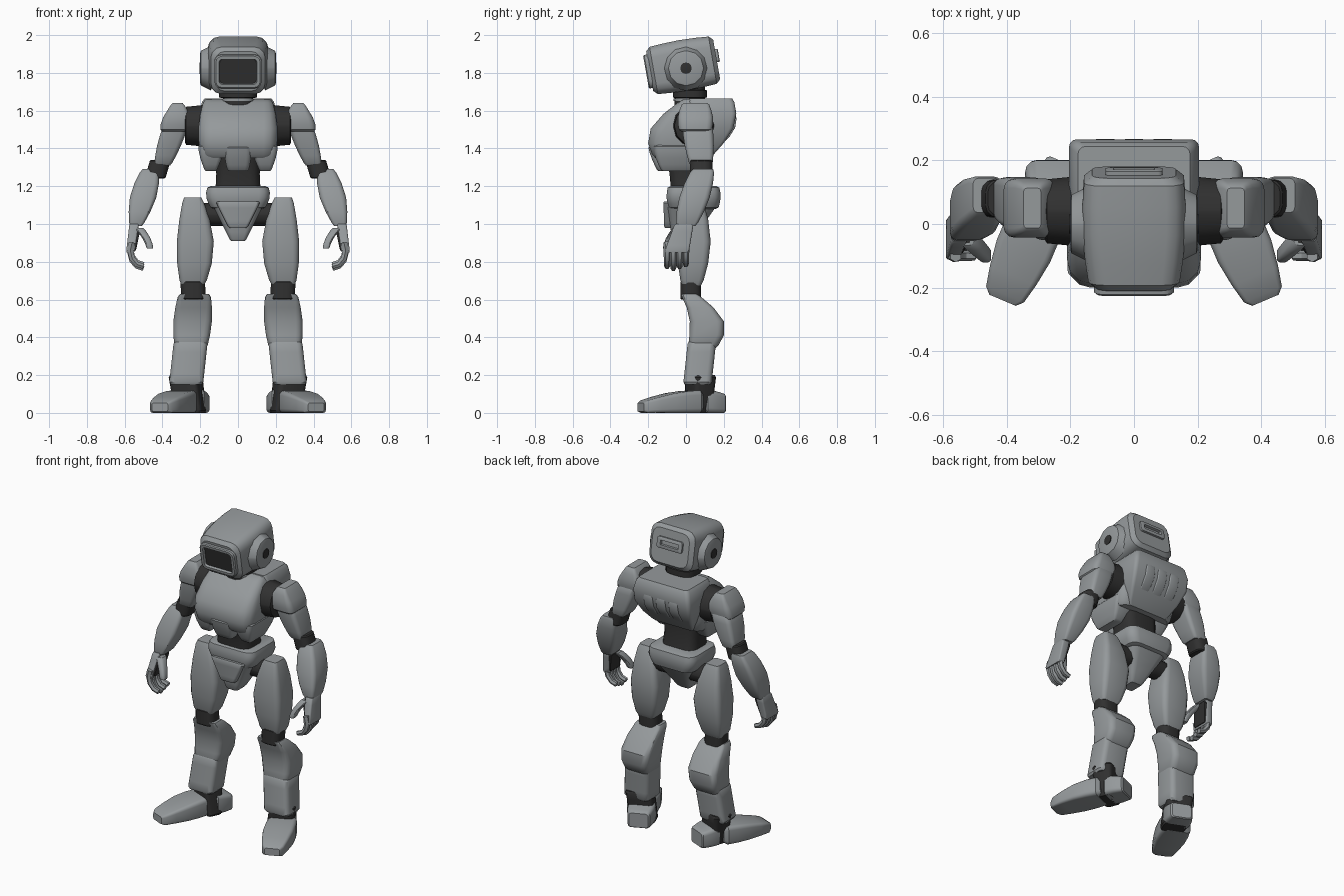
import bpy, bmesh
from math import sin, cos, pi, radians
from mathutils import Matrix, Vector

if "Cube" in bpy.data.objects:
    bpy.data.objects.remove(bpy.data.objects["Cube"], do_unlink=True)


def make_material(name, color):
    material = bpy.data.materials.new(name)
    material.use_nodes = True
    material.diffuse_color = color
    shader = material.node_tree.nodes["Principled BSDF"]
    shader.inputs["Base Color"].default_value = color
    return material


SHELL = make_material("grey shell", (0.3, 0.32, 0.33, 1))
JOINT = make_material("dark joint", (0.03, 0.03, 0.03, 1))
ROUND = 0.95


def outline(width, depth, corner):
    """Rounded rectangle around the origin, as offsets in the section plane."""
    radius = corner * min(width, depth) / 2
    points = []
    for quadrant in range(4):
        sign_a = 1 if quadrant in (0, 3) else -1
        sign_b = 1 if quadrant < 2 else -1
        for step in range(4):
            angle = (quadrant + step / 3) * pi / 2
            points.append((sign_a * (width / 2 - radius) + radius * cos(angle),
                           sign_b * (depth / 2 - radius) + radius * sin(angle)))
    return points


def in_plane(axis, a, b):
    return Vector({"x": (0, a, b), "y": (a, 0, b), "z": (a, b, 0)}[axis])


def finish(obj):
    bpy.ops.object.select_all(action="DESELECT")
    obj.select_set(True)
    bpy.context.view_layer.objects.active = obj
    bpy.ops.object.shade_smooth_by_angle(angle=radians(32))


def shape(name, start, end, size, end_size=None, bulge=(0, 0), bow=(0, 0, 0), soft=0.1,
          corner=0.4, axis="z", material=SHELL, inset=None, side=1, matrix=Matrix()):
    """Solid running from start to end; it swells by bulge and shifts by bow midway."""
    start, end, bow = Vector(start), Vector(end), Vector(bow)
    size, end_size = Vector(size), Vector(end_size or size)
    bm = bmesh.new()
    rings = []
    for t in (0, 0.06, 0.25, 0.5, 0.75, 0.94, 1):
        swell = sin(pi * t)
        centre = start.lerp(end, t) + bow * swell
        width, depth = size.lerp(end_size, t) * (1 - soft if t in (0, 1) else 1)
        section = outline(width * (1 + bulge[0] * swell), depth * (1 + bulge[1] * swell), corner)
        rings.append([bm.verts.new(centre + in_plane(axis, a, b)) for a, b in section])
    for low, high in zip(rings, rings[1:]):
        for i in range(len(low)):
            bm.faces.new((low[i - 1], low[i], high[i], high[i - 1]))
    bm.faces.new(rings[0])
    cap = bm.faces.new(rings[-1])
    bm.transform(Matrix.Diagonal((side, 1, 1, 1)) @ matrix)
    bmesh.ops.recalc_face_normals(bm, faces=bm.faces)
    if inset:
        # Recessed panel in the end face
        bmesh.ops.inset_individual(bm, faces=[cap], thickness=0.017)
        bmesh.ops.inset_individual(bm, faces=[cap], thickness=0.004, depth=-0.015)
        cap.material_index = 1
    mesh = bpy.data.meshes.new(name)
    bm.to_mesh(mesh)
    bm.free()
    mesh.materials.append(material)
    if inset:
        mesh.materials.append(inset)
    obj = bpy.data.objects.new(name, mesh)
    bpy.context.collection.objects.link(obj)
    finish(obj)


def finger(name, y, lift, side):
    """Curled finger following a quarter turn and a bit more."""
    curve = bpy.data.curves.new(name, "CURVE")
    curve.dimensions = "3D"
    curve.bevel_depth = 0.02
    curve.bevel_resolution = 1
    curve.use_fill_caps = True
    spline = curve.splines.new("POLY")
    spline.points.add(4)
    for step, point in enumerate(spline.points):
        angle = radians(30 - 30 * step)
        point.co = (side * (0.5 + 0.07 * cos(angle)), y, 0.85 + lift + 0.085 * sin(angle), 1)
        point.radius = 1 - 0.06 * step
    curve.materials.append(SHELL)
    obj = bpy.data.objects.new(name, curve)
    bpy.context.collection.objects.link(obj)
    bpy.ops.object.select_all(action="DESELECT")
    obj.select_set(True)
    bpy.context.view_layer.objects.active = obj
    bpy.ops.object.convert(target="MESH")
    finish(bpy.context.object)


# Head, pitched a little forward
tilt = Matrix.Translation((0, -0.015, 1.84)) @ Matrix.Rotation(radians(10), 4, "X")
shape("head", start=(0, -0.18, 0), end=(0, 0.18, 0), size=(0.28, 0.25), end_size=(0.31, 0.25),
      bulge=(0.1, 0.08), soft=0.15, corner=0.45, axis="y", matrix=tilt)
shape("visor", start=(0, -0.1, 0), end=(0, -0.2, 0), size=(0.25, 0.18), soft=0.06,
      axis="y", inset=JOINT, matrix=tilt)
shape("head_back_hatch", start=(0, 0.15, 0.02), end=(0, 0.195, 0.02), size=(0.18, 0.07),
      axis="y", inset=SHELL, matrix=tilt)

# Neck
shape("neck", start=(0, 0.02, 1.6), end=(0, 0.02, 1.74), size=(0.16, 0.16),
      corner=0.7, material=JOINT)
shape("neck_collar", start=(0, 0.02, 1.668), end=(0, 0.02, 1.71), size=(0.2, 0.18),
      corner=0.7, material=JOINT)
shape("neck_ring", start=(0, 0.02, 1.65), end=(0, 0.02, 1.665), size=(0.17, 0.17), corner=0.7)

# Torso
shape("chest", start=(0, -0.02, 1.35), end=(0, 0.09, 1.66), size=(0.39, 0.3),
      end_size=(0.36, 0.22), bulge=(0.12, 0.4), bow=(0, -0.04, 0), soft=0.05)
shape("sternum", start=(0, -0.1, 1.28), end=(0, -0.13, 1.41), size=(0.11, 0.1),
      end_size=(0.14, 0.14), bulge=(0.1, 0.1))
shape("backpack", start=(0, 0.08, 1.35), end=(0, 0.13, 1.665), size=(0.28, 0.1),
      end_size=(0.37, 0.24), bulge=(0.25, 0.25), bow=(0, 0.04, 0), corner=0.2, soft=0.05)
for index in range(3):
    x = 0.09 * (index - 1)
    shape(f"back_rib_{index}", start=(x, 0.14, 1.42), end=(x, 0.21, 1.6), size=(0.06, 0.1),
          bulge=(0.1, 0.1), bow=(0, 0.03, 0), corner=0.2)
shape("abdomen", start=(0, 0.02, 1.15), end=(0, -0.01, 1.38), size=(0.25, 0.2),
      bulge=(-0.08, -0.08), corner=0.6, material=JOINT)

# Pelvis
shape("pelvis", start=(0, -0.02, 0.91), end=(0, 0.03, 1.1), size=(0.08, 0.1),
      end_size=(0.27, 0.27))
shape("belt", start=(0, 0.04, 1.08), end=(0, 0.04, 1.2), size=(0.28, 0.26),
      end_size=(0.32, 0.27), bulge=(0.12, 0.08))
shape("pelvis_front_plate", start=(0, -0.08, 0.98), end=(0, -0.08, 1.12), size=(0.1, 0.07),
      end_size=(0.24, 0.08))

for side, label in ((1, "left"), (-1, "right")):
    def part(name, **options):
        shape(f"{label}_{name}", side=side, **options)

    def disc(name, inner, outer, y, z, width, end_width, **options):
        part(name, start=(inner, y, z), end=(outer, y, z), size=(width, width),
             end_size=(end_width, end_width), axis="x", corner=ROUND, **options)

    # Ear and lower chest
    disc("ear", inner=0.14, outer=0.2, y=0, z=1.825, width=0.24, end_width=0.18)
    disc("ear_cap", inner=0.19, outer=0.205, y=0, z=1.825, width=0.06, end_width=0.06,
         material=JOINT)
    part("chest_flank", start=(0.145, -0.05, 1.28), end=(0.14, -0.03, 1.42), size=(0.06, 0.16),
         end_size=(0.14, 0.28), bulge=(0.15, 0.1))

    # Shoulder and upper arm
    disc("shoulder_joint", inner=0.18, outer=0.28, y=0.04, z=1.52, width=0.22,
         end_width=0.2, material=JOINT)
    part("shoulder_pad", start=(0.335, 0.05, 1.49), end=(0.32, 0.05, 1.64), size=(0.15, 0.17),
         end_size=(0.06, 0.14), bulge=(0.4, 0.2), bow=(-0.005, 0, 0))
    part("upper_arm", start=(0.4, 0.08, 1.31), end=(0.33, 0.06, 1.52), size=(0.09, 0.12),
         end_size=(0.13, 0.16), bulge=(0.15, 0.1))

    # Elbow and forearm
    part("elbow", start=(0.44, 0.08, 1.24), end=(0.41, 0.08, 1.34), size=(0.11, 0.12),
         corner=0.7, material=JOINT)
    part("forearm", start=(0.54, 0, 0.99), end=(0.465, 0.09, 1.29), size=(0.07, 0.11),
         end_size=(0.09, 0.12), bulge=(0.75, 0.4))

    # Hand with curled fingers
    part("palm", start=(0.57, -0.05, 0.85), end=(0.55, -0.01, 1), size=(0.045, 0.13),
         end_size=(0.05, 0.1))
    part("palm_pad", start=(0.55, -0.045, 0.86), end=(0.525, -0.015, 0.98), size=(0.02, 0.1),
         material=JOINT)
    for index in range(4):
        finger(f"{label}_finger_{index}", -0.1 + 0.033 * index, 0.01 * abs(index - 1), side)
    part("thumb", start=(0.465, -0.1, 0.87), end=(0.525, -0.04, 0.98), size=(0.035, 0.045),
         end_size=(0.05, 0.06), bow=(-0.01, -0.01, 0), corner=0.7)

    # Hip and thigh
    disc("hip_joint", inner=0.06, outer=0.22, y=0.04, z=1.05, width=0.12, end_width=0.12,
         material=JOINT)
    part("thigh", start=(0.24, 0.03, 0.675), end=(0.24, 0.03, 1.14), size=(0.13, 0.11),
         end_size=(0.1, 0.11), bulge=(0.7, 0.65), bow=(-0.014, 0.01, 0))

    # Knee and lower leg
    part("knee", start=(0.235, 0.025, 0.6), end=(0.24, 0.025, 0.7), size=(0.13, 0.11),
         corner=0.7, material=JOINT)
    part("calf", start=(0.25, 0.085, 0.34), end=(0.23, 0.015, 0.63), size=(0.17, 0.15),
         end_size=(0.17, 0.09), bulge=(0.2, 0.5), bow=(0, 0.06, 0))
    part("shin", start=(0.275, 0.06, 0.15), end=(0.25, 0.085, 0.38), size=(0.18, 0.15))

    # Foot, turned outward
    splay = Matrix.Translation((0.26, 0.07, 0)) @ Matrix.Rotation(radians(23), 4, "Z")
    part("ankle", start=(-0.01, 0, 0), end=(0.02, 0, 0.2), size=(0.15, 0.1),
         end_size=(0.16, 0.13), material=JOINT, matrix=splay)
    part("toe_shell", start=(0.02, -0.345, 0.03), end=(0.02, -0.01, 0.06), size=(0.12, 0.06),
         end_size=(0.16, 0.12), bulge=(0.3, 0.15), bow=(0, 0, 0.007), soft=0.25, axis="y",
         matrix=splay)
    part("heel_shell", start=(0, 0.01, 0.065), end=(0, 0.13, 0.05), size=(0.16, 0.13),
         end_size=(0.13, 0.1), bulge=(0.1, 0), axis="y", matrix=splay)
